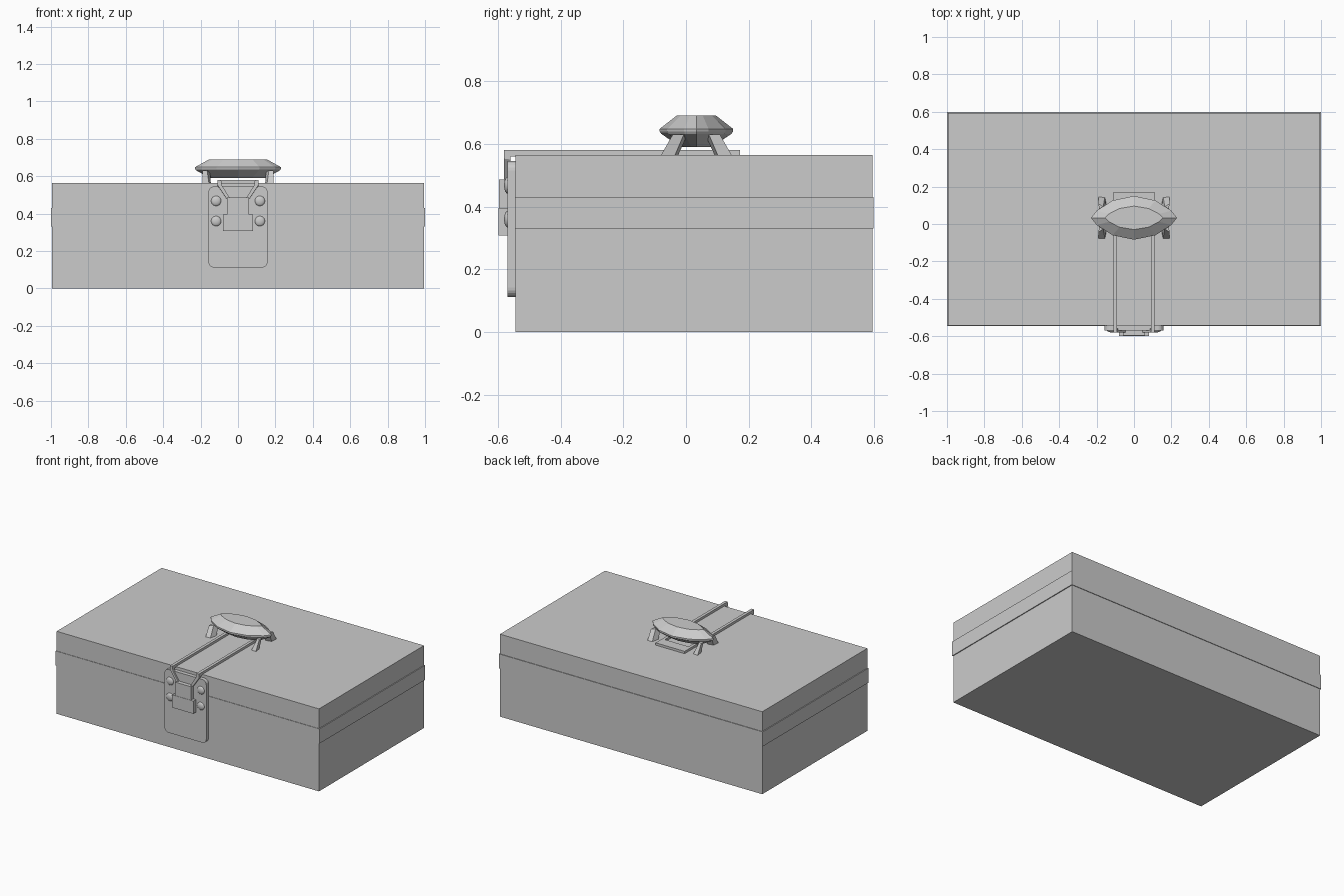
import bpy, bmesh, math
from mathutils import Vector

if "Cube" in bpy.data.objects:
    bpy.data.objects.remove(bpy.data.objects["Cube"])

CY = 0.025  # middle of the box front to back


def finish(name, bm):
    bmesh.ops.recalc_face_normals(bm, faces=bm.faces)
    me = bpy.data.meshes.new(name)
    bm.to_mesh(me)
    bm.free()
    ob = bpy.data.objects.new(name, me)
    bpy.context.collection.objects.link(ob)
    return ob


def box(name, x0, x1, y0, y1, z0, z1):
    bm = bmesh.new()
    bmesh.ops.create_cube(bm, size=1)
    for v in bm.verts:
        v.co = ((x0 + x1) / 2 + v.co.x * (x1 - x0),
                (y0 + y1) / 2 + v.co.y * (y1 - y0),
                (z0 + z1) / 2 + v.co.z * (z1 - z0))
    return finish(name, bm)


def loft(name, rings):
    """Close a stack of equal-length point rings into a solid."""
    bm = bmesh.new()
    rows = [[bm.verts.new(p) for p in r] for r in rings]
    n = len(rows[0])
    for a, b in zip(rows, rows[1:]):
        for i in range(n):
            j = (i + 1) % n
            bm.faces.new((a[i], a[j], b[j], b[i]))
    bm.faces.new(rows[0][::-1])
    bm.faces.new(rows[-1])
    return finish(name, bm)


# Case body, lid and the slightly proud lip around the seam
box("case_body", -0.994, 0.994, -0.543, 0.594, 0, 0.335)
box("case_lid", -0.994, 0.994, -0.543, 0.594, 0.425, 0.565)
box("lid_lip", -1.0, 1.0, -0.546, 0.598, 0.33, 0.43)

# Rounded clasp plate
outline = []
r = 0.03
for cx, cz, start in ((0.128, 0.515, 0), (-0.128, 0.515, 90),
                      (-0.128, 0.142, 180), (0.128, 0.142, 270)):
    for k in range(6):
        t = math.radians(start + 18 * k)
        outline.append((cx + r * math.cos(t), cz + r * math.sin(t)))
loft("clasp_plate", [[(x, y, z) for x, z in outline] for y in (-0.569, -0.54)])

# Rivets
for side in (-1, 1):
    for z in (0.36, 0.468):
        bm = bmesh.new()
        bmesh.ops.create_uvsphere(bm, u_segments=20, v_segments=12, radius=0.027)
        for v in bm.verts:
            v.co = Vector((v.co.x + side * 0.117, v.co.y * 0.45 - 0.568, v.co.z + z))
        for f in bm.faces:
            f.smooth = True
        finish("rivet", bm)

# Catch block and hasp tongue
box("catch_block", -0.08, 0.08, -0.598, -0.565, 0.308, 0.395)
box("hasp_tongue", -0.06, 0.06, -0.596, -0.565, 0.395, 0.487)

# Strap rails: along the lid, over the front edge, slanting into the hasp
for s in (-1, 1):
    path = [  # outer x, inner x, outer (y, z), under (y, z)
        (0.11, 0.09, (0.17, 0.581), (0.17, 0.56)),
        (0.11, 0.09, (-0.58, 0.581), (-0.56, 0.56)),
        (0.11, 0.088, (-0.58, 0.553), (-0.56, 0.55)),
        (0.062, 0.042, (-0.58, 0.482), (-0.56, 0.479)),
    ]
    loft("strap_rail", [[(s * a, *o), (s * b, *o), (s * b, *u), (s * a, *u)]
                        for a, b, o, u in path])
box("strap_crossbar", -0.11, 0.11, 0.10, 0.172, 0.56, 0.581)


# Faceted marquise gem
def marquise(a, b, z, n=6):
    pts = []
    for s in (1, -1):
        for i in range(n):
            x = s * a * math.cos(math.pi * i / n)
            y = s * b * (1 - abs(x / a) ** 2) ** 0.8
            pts.append((x, y + 0.033, z))
    return pts


loft("gem", [marquise(0.15, 0.05, 0.59), marquise(0.225, 0.112, 0.632),
             marquise(0.23, 0.117, 0.64), marquise(0.23, 0.117, 0.648),
             marquise(0.155, 0.063, 0.69)])

# Four splayed claws holding the gem
for sx in (-1, 1):
    for sy in (-1, 1):
        low = [(0.19, 0.115), (0.155, 0.113), (0.145, 0.06), (0.185, 0.07)]
        high = [(0.19, 0.075), (0.165, 0.06), (0.15, 0.028), (0.185, 0.04)]
        loft("gem_claw", [[(sx * x, 0.033 + sy * y, z) for x, y in ring]
                          for ring, z in ((low, 0.56), (high, 0.63))])
